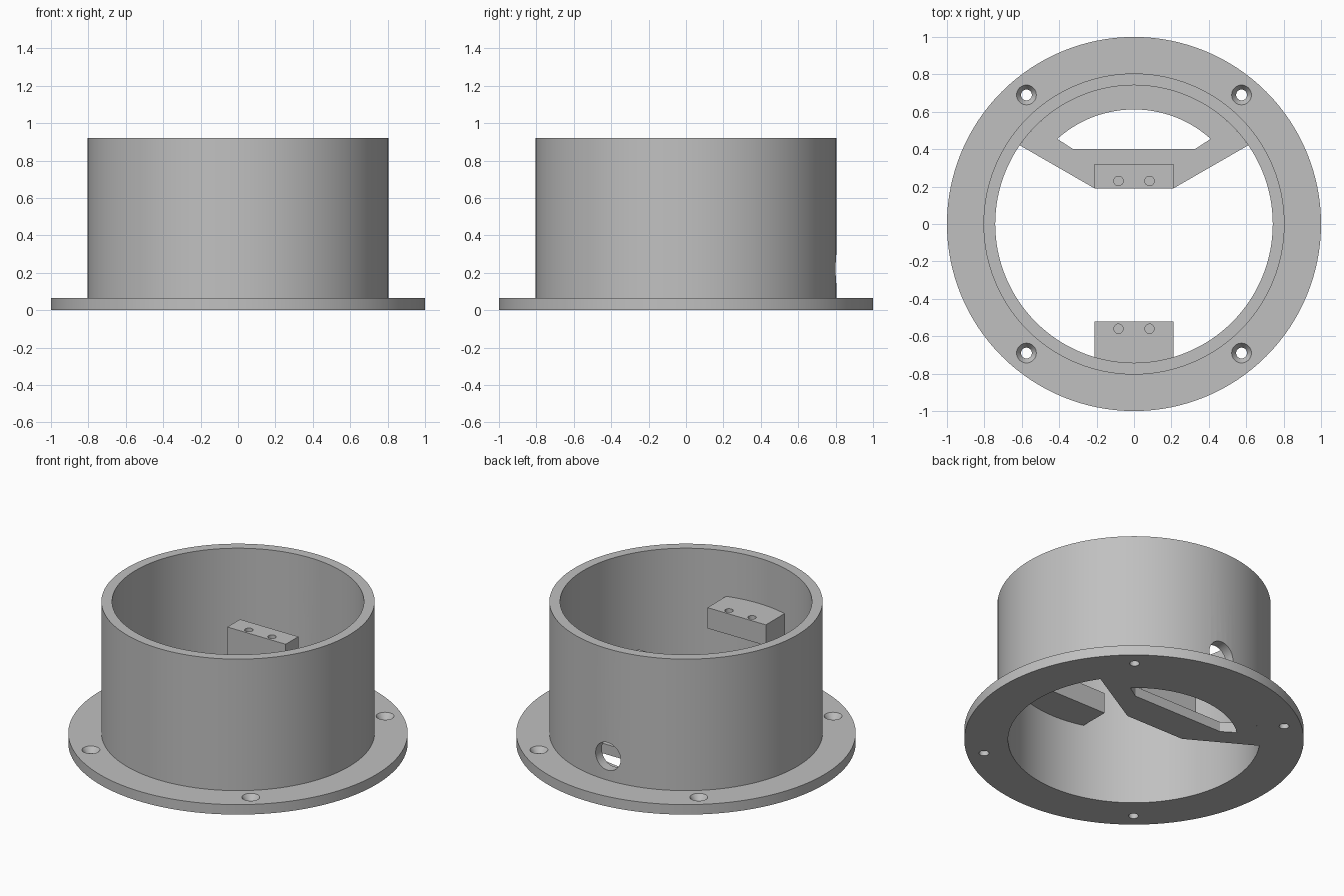
import bpy, bmesh
from math import sin, cos, radians, asin, atan2, hypot
from mathutils import Matrix

cube = bpy.data.objects.get("Cube")
if cube:
    bpy.data.objects.remove(cube)

FLANGE_T, HEIGHT, BORE, WALL, RIM = 0.065, 0.92, 0.742, 0.805, 1.0
BLOCK_TOP, BLOCK_W = 0.625, 0.21

grey = bpy.data.materials.new("plain grey")
grey.use_nodes = True
colour = (0.53, 0.53, 0.53, 1)
grey.diffuse_color = colour
grey.node_tree.nodes["Principled BSDF"].inputs["Base Color"].default_value = colour


def make_object(name, bm):
    bmesh.ops.recalc_face_normals(bm, faces=bm.faces)
    mesh = bpy.data.meshes.new(name)
    bm.to_mesh(mesh)
    bm.free()
    mesh.materials.append(grey)
    obj = bpy.data.objects.new(name, mesh)
    bpy.context.collection.objects.link(obj)
    return obj


def lathe(name, profile, steps=128, matrix=Matrix()):
    """Closed (radius, height) profile turned about the z axis."""
    bm = bmesh.new()
    verts = [bm.verts.new((r, 0, z)) for r, z in profile]
    edges = [bm.edges.new((a, b)) for a, b in zip(verts, verts[1:] + verts[:1])]
    bmesh.ops.spin(bm, geom=verts + edges, axis=(0, 0, 1), cent=(0, 0, 0),
                   angle=radians(360), steps=steps, use_merge=True)
    bmesh.ops.remove_doubles(bm, verts=bm.verts, dist=1e-5)
    bmesh.ops.transform(bm, matrix=matrix, verts=bm.verts)
    return make_object(name, bm)


def prism(name, outline, z0, z1):
    bm = bmesh.new()
    face = bm.faces.new([bm.verts.new((x, y, z0)) for x, y in outline])
    top = bmesh.ops.extrude_face_region(bm, geom=[face])["geom"]
    bmesh.ops.translate(bm, vec=(0, 0, z1 - z0),
                        verts=[v for v in top if isinstance(v, bmesh.types.BMVert)])
    return make_object(name, bm)


def arc(radius, start, end, count):
    return [(radius * cos(start + (end - start) * i / count),
             radius * sin(start + (end - start) * i / count)) for i in range(count + 1)]


def cylinder(name, radius, depth, matrix, segments=32):
    bm = bmesh.new()
    bmesh.ops.create_cone(bm, cap_ends=True, segments=segments, radius1=radius,
                          radius2=radius, depth=depth, matrix=matrix)
    return make_object(name, bm)


def cut(obj, cutters):
    bpy.context.view_layer.objects.active = obj
    for cutter in cutters:
        mod = obj.modifiers.new("cut", "BOOLEAN")
        mod.operation, mod.solver, mod.object = "DIFFERENCE", "EXACT", cutter
        bpy.ops.object.modifier_apply(modifier=mod.name)
        bpy.data.objects.remove(cutter)


def screw_holes(y):
    return [cylinder("hole_cutter", 0.025, 0.2, Matrix.Translation((s * 0.083, y, BLOCK_TOP)))
            for s in (-1, 1)]


# Flanged tube
housing = lathe("flanged_housing", [(BORE, 0), (RIM, 0), (RIM, FLANGE_T), (WALL, FLANGE_T),
                                    (WALL, HEIGHT), (BORE, HEIGHT)])

# Countersunk flange holes and the cable hole through the back wall
sink = [(0, -0.02), (0.029, -0.02), (0.029, 0.03), (0.053, FLANGE_T), (0.053, 0.09), (0, 0.09)]
cutters = [lathe("sink_cutter", sink, 32, Matrix.Translation((sx * 0.575, sy * 0.69, 0)))
           for sx in (-1, 1) for sy in (-1, 1)]
cutters.append(cylinder("cable_cutter", 0.09, 0.3, Matrix.Translation((0, 0.78, 0.22))
                        @ Matrix.Rotation(radians(90), 4, "X"), 48))
cut(housing, cutters)

# Back shelf with its arched window
a = atan2(0.42, 0.61)
shelf = prism("back_shelf", [(-BLOCK_W, 0.19), (BLOCK_W, 0.19)]
              + arc(BORE, a, radians(180) - a, 40), 0, FLANGE_T)
b = atan2(0.455, 0.41)
window = prism("window_cutter", [(-0.325, 0.4), (0.325, 0.4)]
               + arc(hypot(0.41, 0.455), b, radians(180) - b, 32), -0.1, 0.2)
cut(shelf, [window])

# Column standing on the shelf
column = prism("back_column", [(-BLOCK_W, 0.19), (BLOCK_W, 0.19), (BLOCK_W, 0.32),
                               (-BLOCK_W, 0.32)], FLANGE_T, BLOCK_TOP)
cut(column, screw_holes(0.23))

# Bracket on the front wall
c = asin(BLOCK_W / BORE)
bracket = prism("front_bracket", [(BLOCK_W, -0.52), (-BLOCK_W, -0.52)]
                + arc(BORE, radians(-90) - c, radians(-90) + c, 12), 0.49, BLOCK_TOP)
cut(bracket, screw_holes(-0.56))

# Smooth the curved walls, keep the edges sharp
bpy.ops.object.select_all(action="DESELECT")
for obj in (housing, shelf, column, bracket):
    obj.select_set(True)
bpy.context.view_layer.objects.active = housing
bpy.ops.object.shade_smooth_by_angle(angle=radians(30))
